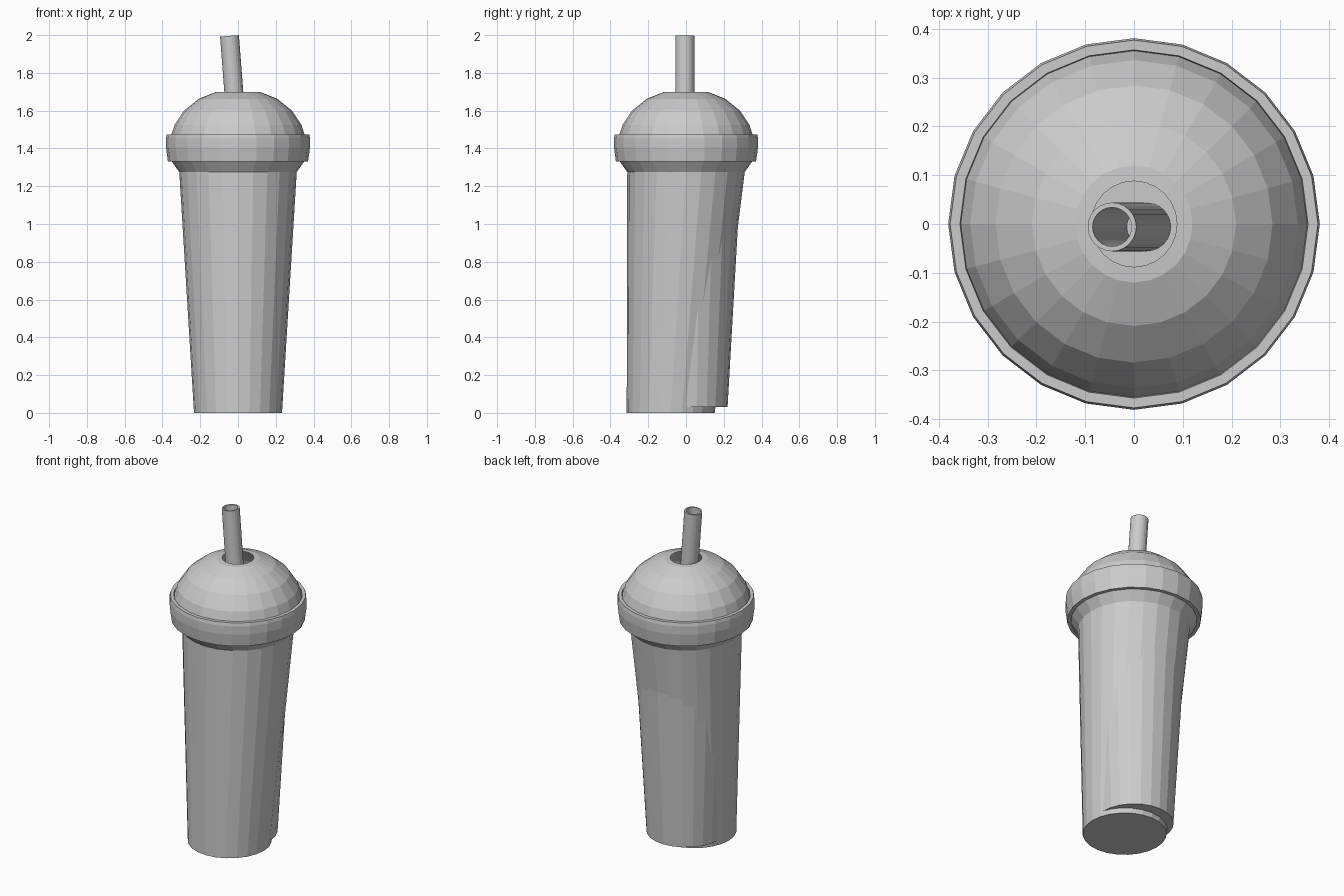
import bpy, math
from mathutils import Matrix, Vector

if "Cube" in bpy.data.objects:
    bpy.data.objects.remove(bpy.data.objects["Cube"])

SIDES = 24


def lathe(name, profile, shift=lambda z: 0.0, closed=False, caps=(False, False)):
    """Spin (radius, z) points around z; shift(z) slides each ring along y."""
    verts, faces = [], []
    for r, z in profile:
        for i in range(SIDES):
            a = 2 * math.pi * i / SIDES
            verts.append((r * math.cos(a), r * math.sin(a) + shift(z), z))
    rows = len(profile)
    for j in range(rows if closed else rows - 1):
        k = (j + 1) % rows
        for i in range(SIDES):
            n = (i + 1) % SIDES
            faces.append((j * SIDES + i, j * SIDES + n, k * SIDES + n, k * SIDES + i))
    if caps[0]:
        faces.append(tuple(reversed(range(SIDES))))
    if caps[1]:
        faces.append(tuple(range((rows - 1) * SIDES, rows * SIDES)))
    mesh = bpy.data.meshes.new(name)
    mesh.from_pydata(verts, [], faces)
    mesh.update()
    obj = bpy.data.objects.new(name, mesh)
    bpy.context.collection.objects.link(obj)
    return obj


# Cup shell: the base leans toward the front, the neck stays centred
lathe("cup",
      [(0.233, 0.0), (0.311, 1.275), (0.35, 1.33), (0.35, 1.44)],
      shift=lambda z: -0.081 * max(0.0, 1 - z / 1.275), caps=(True, False))

# Drink inside: upright, so it pokes out at the back of the leaning shell
lathe("drink", [(0.22, 0.03), (0.28, 1.08)], caps=(True, True))

# Lid rim
lathe("lid_rim",
      [(0.35, 1.33), (0.371, 1.33), (0.381, 1.405), (0.381, 1.455),
       (0.377, 1.475), (0.357, 1.475), (0.35, 1.44)], closed=True)

# Domed lid with an open straw hole
lathe("lid_dome",
      [(0.357, 1.46), (0.336, 1.525), (0.284, 1.602), (0.209, 1.662),
       (0.12, 1.698), (0.088, 1.70)])

# Hollow straw, tilted toward -x
length = 1.5
straw = lathe("straw",
              [(0.05, -length), (0.05, 0.0), (0.04, 0.0), (0.04, -length)],
              closed=True)
tilt = Matrix.Rotation(-math.atan(0.0767), 4, 'Y')
straw.data.transform(Matrix.Translation(Vector((-0.045, -0.006, 1.996))) @ tilt)
